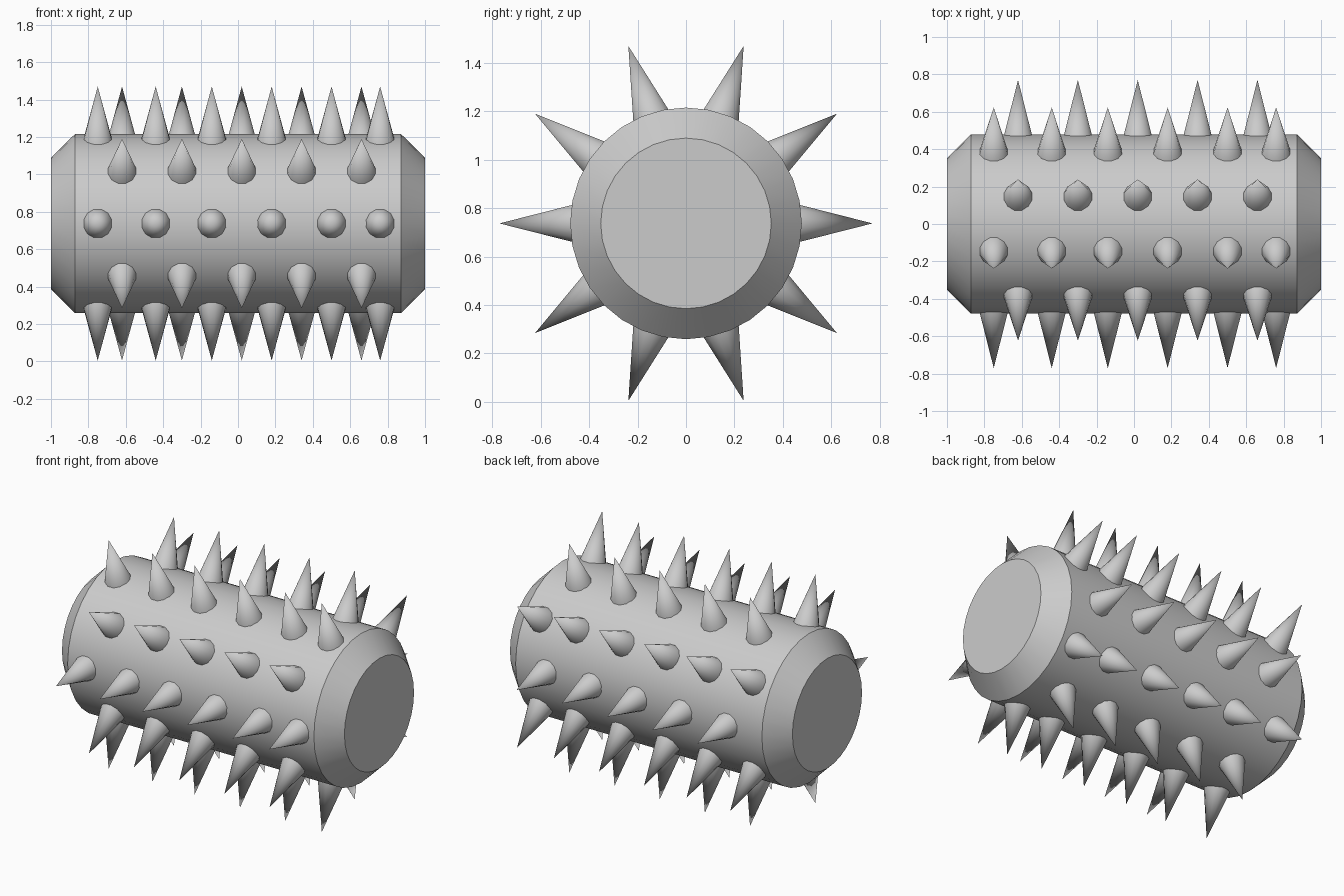
import bpy, bmesh
from math import radians, pi
from mathutils import Matrix

if "Cube" in bpy.data.objects:
    bpy.data.objects.remove(bpy.data.objects["Cube"])

ZC = 0.737          # height of the roller axis
R, R_END = 0.478, 0.352
TIP, BASE, BASE_R = 0.77, 0.45, 0.084


def make_object(name, bm, angle):
    bmesh.ops.recalc_face_normals(bm, faces=bm.faces)
    mesh = bpy.data.meshes.new(name)
    bm.to_mesh(mesh)
    bm.free()
    ob = bpy.data.objects.new(name, mesh)
    bpy.context.collection.objects.link(ob)
    ob.location.z = ZC
    bpy.ops.object.select_all(action='DESELECT')
    bpy.context.view_layer.objects.active = ob
    ob.select_set(True)
    bpy.ops.object.shade_smooth_by_angle(angle=radians(angle))
    return ob


# Roller body: cylinder along x with chamfered ends
bm = bmesh.new()
seg = 32
turn = Matrix.Rotation(pi / 2, 4, 'Y')
rings = []
for x, r in [(-1, R_END), (-0.872, R), (0.872, R), (1, R_END)]:
    ring = bmesh.ops.create_circle(bm, segments=seg, radius=r,
                                   matrix=Matrix.Translation((x, 0, 0)) @ turn)
    rings.append(ring["verts"])
for a, b in zip(rings, rings[1:]):
    for i in range(seg):
        j = (i + 1) % seg
        bm.faces.new((a[i], a[j], b[j], b[i]))
bm.faces.new(rings[0])
bm.faces.new(rings[-1])
make_object("roller_body", bm, 30)

# Spikes: ten rows around the axis, alternating six and five per row
six = [-0.75, -0.44, -0.14, 0.18, 0.50, 0.76]
five = [-0.62, -0.30, 0.02, 0.34, 0.66]
for row in range(10):
    bm = bmesh.new()
    # local z points outwards; row 0 faces the front (-y)
    spin = Matrix.Rotation(radians(90 - 36 * row), 4, 'X')
    for x in (five if row % 2 else six):
        place = (Matrix.Translation((x, 0, 0)) @ spin
                 @ Matrix.Translation((0, 0, (TIP + BASE) / 2))
                 @ Matrix.Rotation(radians(15), 4, 'Z'))
        bmesh.ops.create_cone(bm, cap_ends=True, segments=12, radius1=BASE_R,
                              radius2=0, depth=TIP - BASE, matrix=place)
    bmesh.ops.remove_doubles(bm, verts=bm.verts, dist=1e-5)
    make_object(f"spike_row_{row + 1}", bm, 40)
